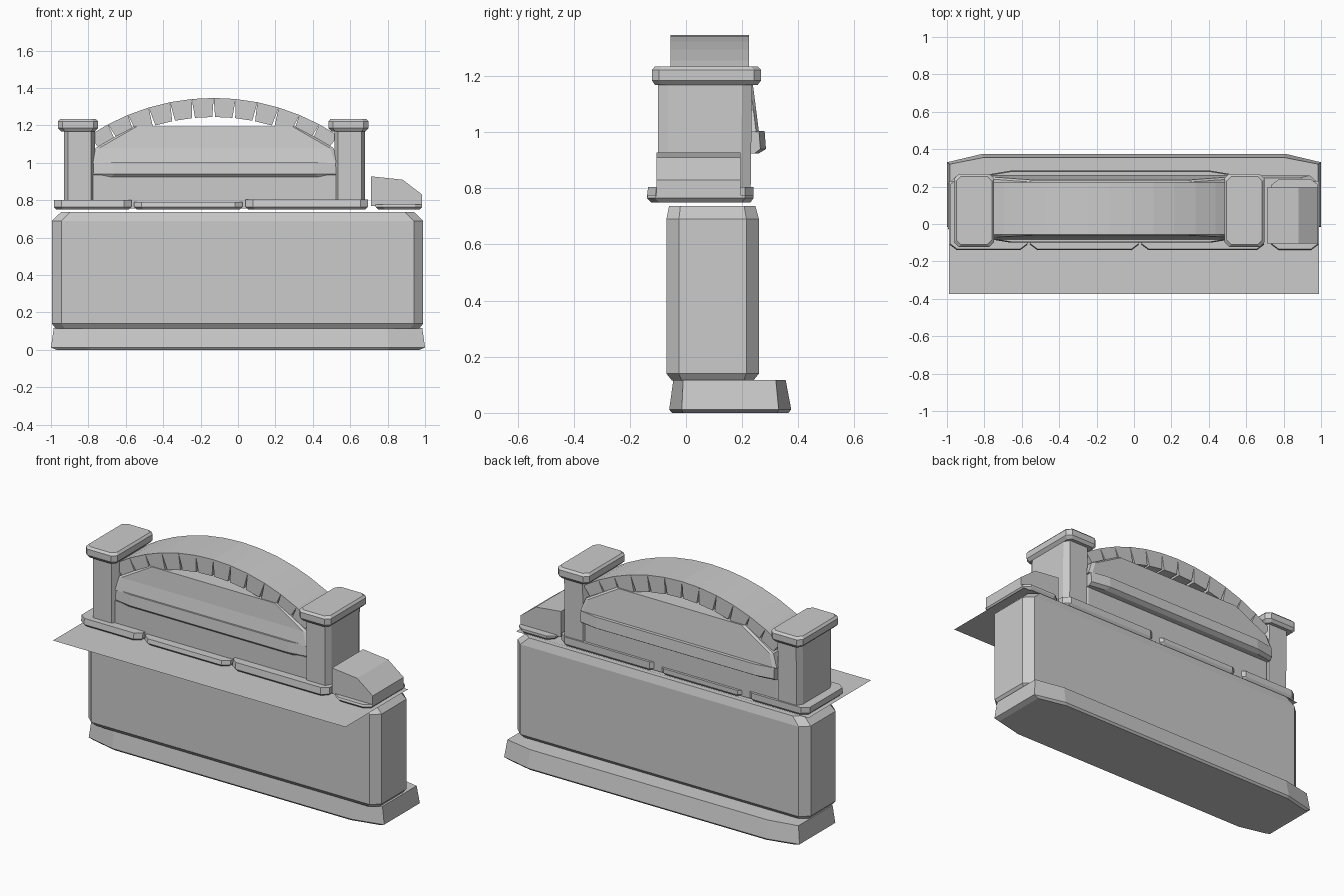
import bpy
import math


def make(name, verts, faces):
    mesh = bpy.data.meshes.new(name)
    mesh.from_pydata(verts, [], faces)
    mesh.update()
    obj = bpy.data.objects.new(name, mesh)
    bpy.context.collection.objects.link(obj)
    return obj


def loft(name, rings):
    """Stack chamfered rectangles: (x0, x1, y0, y1, z, corner dx, corner dy)."""
    verts, faces = [], []
    for x0, x1, y0, y1, z, cx, cy in rings:
        verts += [(x0 + cx, y0, z), (x1 - cx, y0, z), (x1, y0 + cy, z), (x1, y1 - cy, z),
                  (x1 - cx, y1, z), (x0 + cx, y1, z), (x0, y1 - cy, z), (x0, y0 + cy, z)]
    for r in range(len(rings) - 1):
        a, b = r * 8, r * 8 + 8
        faces += [(a + i, a + (i + 1) % 8, b + (i + 1) % 8, b + i) for i in range(8)]
    faces.append(tuple(reversed(range(8))))
    faces.append(tuple(range(len(verts) - 8, len(verts))))
    return make(name, verts, faces)


def extrude_y(name, profile, y0, y1):
    """Prism from an x-z outline, counter-clockwise seen from the front."""
    n = len(profile)
    verts = [(x, y0, z) for x, z in profile] + [(x, y1, z) for x, z in profile]
    faces = [tuple(range(n)), tuple(reversed(range(n, 2 * n)))]
    faces += [(i, i + n, (i + 1) % n + n, (i + 1) % n) for i in range(n)]
    return make(name, verts, faces)


# Plinth and main wall body
loft("plinth", [(-0.97, 0.97, -0.05, 0.365, 0.0, 0.17, 0.04),
                (-1, 1, -0.06, 0.375, 0.012, 0.19, 0.045),
                (-0.985, 0.985, -0.045, 0.355, 0.118, 0.18, 0.035)])
loft("wall_body", [(-0.975, 0.97, -0.05, 0.24, 0.115, 0.05, 0.035),
                   (-0.995, 0.99, -0.07, 0.26, 0.14, 0.05, 0.045),
                   (-0.995, 0.99, -0.07, 0.26, 0.69, 0.05, 0.045),
                   (-0.945, 0.94, -0.06, 0.247, 0.738, 0.05, 0.04)])

# Thin flat sheet overhanging the front
make("ledge_sheet", [(-0.99, -0.375, 0.744), (0.99, -0.375, 0.744),
                     (0.99, 0.23, 0.744), (-0.99, 0.23, 0.744)], [(0, 1, 2, 3)])

# Stone slabs on top of the wall
for i, (x0, x1, top) in enumerate([(-0.985, -0.57, 0.80), (-0.555, 0.025, 0.79),
                                   (0.04, 0.695, 0.805), (0.735, 0.985, 0.777)]):
    loft(f"slab_{i + 1}", [(x0 + 0.015, x1 - 0.015, -0.125, 0.23, 0.75, 0.035, 0.03),
                           (x0, x1, -0.14, 0.24, 0.765, 0.04, 0.03),
                           (x0, x1, -0.135, 0.24, top, 0.04, 0.03)])

# Sloped end block
extrude_y("end_block", [(0.71, 0.77), (0.985, 0.77), (0.985, 0.83),
                        (0.88, 0.91), (0.71, 0.928)], -0.105, 0.195)

# Pillars with caps
for side, cx in (("left", -0.855), ("right", 0.59)):
    loft(f"{side}_pillar", [(cx - 0.075, cx + 0.09, -0.1, 0.23, 0.755, 0.02, 0.035),
                            (cx - 0.075, cx + 0.09, -0.1, 0.235, 1.175, 0.02, 0.035)])
    loft(f"{side}_cap", [(cx - 0.09, cx + 0.09, -0.11, 0.255, 1.168, 0.02, 0.02),
                         (cx - 0.107, cx + 0.107, -0.122, 0.268, 1.185, 0.025, 0.025),
                         (cx - 0.107, cx + 0.107, -0.122, 0.268, 1.222, 0.025, 0.025),
                         (cx - 0.095, cx + 0.095, -0.11, 0.255, 1.235, 0.025, 0.025)])

# Panels and rail between the pillars
loft("lower_panel", [(-0.79, 0.54, -0.085, 0.225, 0.755, 0.02, 0.01),
                     (-0.79, 0.54, -0.085, 0.225, 0.935, 0.02, 0.01)])
loft("rail", [(-0.78, 0.53, -0.085, 0.26, 0.925, 0.1, 0.015),
              (-0.78, 0.53, -0.1, 0.285, 0.94, 0.12, 0.02),
              (-0.78, 0.53, -0.095, 0.28, 1.005, 0.12, 0.02)])
loft("upper_panel", [(-0.79, 0.54, -0.085, 0.26, 1.0, 0.02, 0.01),
                     (-0.76, 0.51, -0.07, 0.25, 1.08, 0.02, 0.01),
                     (-0.56, 0.31, -0.06, 0.235, 1.195, 0.02, 0.01)])

# Arch of wedge stones, touching at the outside with gaps inside
CX, CZ, R_IN, R_OUT, COUNT = -0.13, 0.147, 1.098, 1.2, 12
HALF = math.radians(33.7)
STEP = 2 * HALF / COUNT


def arc(radius, angle):
    return (CX + radius * math.sin(angle), CZ + radius * math.cos(angle))


for i in range(COUNT):
    a = -HALF + i * STEP
    gap = STEP * 0.07
    extrude_y(f"arch_stone_{i + 1}",
              [arc(R_IN, a + gap), arc(R_IN, a + STEP - gap),
               arc(R_OUT, a + STEP), arc(R_OUT, a)], -0.055, 0.225)
